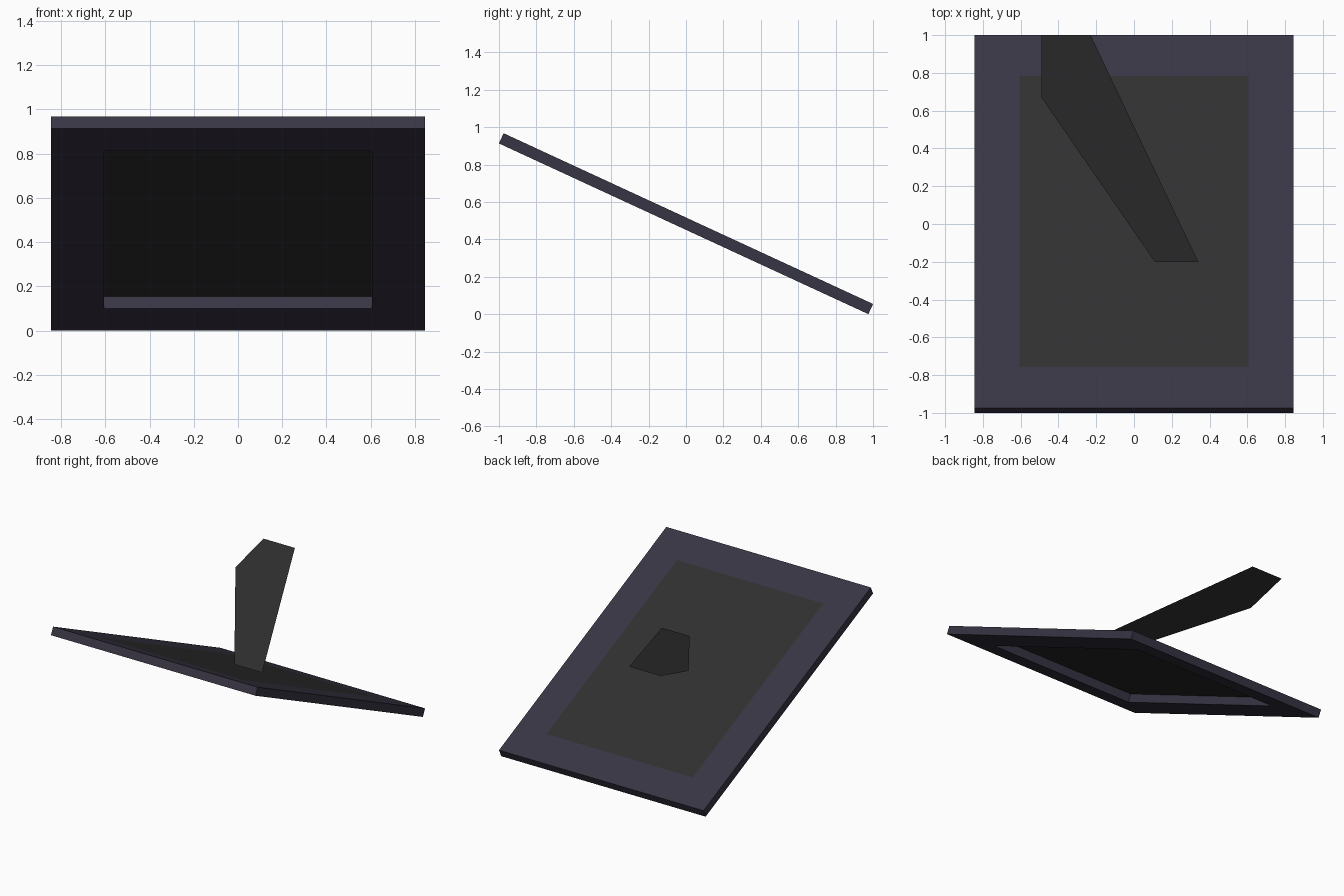
import bpy, bmesh, math

if "Cube" in bpy.data.objects:
    bpy.data.objects.remove(bpy.data.objects["Cube"])

WIDTH, LENGTH, THICK, BORDER = 1.69, 2.176, 0.06, 0.24
TILT = math.radians(-24.8)
HEIGHT = LENGTH * math.sin(-TILT) + THICK * math.cos(TILT)


def material(name, color):
    mat = bpy.data.materials.new(name)
    mat.diffuse_color = (*color, 1)
    mat.use_nodes = True
    mat.node_tree.nodes["Principled BSDF"].inputs["Base Color"].default_value = mat.diffuse_color
    return mat


def add_object(name, bm, mat):
    mesh = bpy.data.meshes.new(name)
    bm.to_mesh(mesh)
    bm.free()
    mesh.materials.append(mat)
    obj = bpy.data.objects.new(name, mesh)
    bpy.context.collection.objects.link(obj)
    return obj


def polygon(points):
    bm = bmesh.new()
    bm.faces.new([bm.verts.new(p) for p in points])
    bm.normal_update()
    return bm


def rectangle(width, length):
    x, y = width / 2, length / 2
    z = THICK / 2
    return polygon([(-x, -y, z), (x, -y, z), (x, y, z), (-x, y, z)])


def lean(obj):
    obj.location.z = HEIGHT / 2
    obj.rotation_euler.x = TILT


frame_mat = material("frame_dark_violet", (0.040, 0.036, 0.058))
board_mat = material("board_charcoal", (0.029, 0.029, 0.029))

# Frame: inset rectangle with the middle removed, thickened downwards
bm = rectangle(WIDTH, LENGTH)
inner = bm.faces[:]
bmesh.ops.inset_individual(bm, faces=inner, thickness=BORDER, use_even_offset=True)
bmesh.ops.delete(bm, geom=inner, context='FACES_ONLY')
frame = add_object("frame", bm, frame_mat)
solid = frame.modifiers.new("thickness", 'SOLIDIFY')
solid.thickness = THICK
solid.offset = -1
lean(frame)

# Backing board: thin sheet flush with the back of the frame
board = add_object("backing_board",
                   rectangle(WIDTH - 2 * BORDER, LENGTH - 2 * BORDER), board_mat)
lean(board)

# Stand leg: thin flat flap rising away from the board
outline = [(0.11, -0.2), (0.34, -0.2), (-0.23, 1.0), (-0.49, 1.0), (-0.49, 0.67)]
add_object("stand_leg",
           polygon([(x, y, 0.645 + (y + 0.2) * 0.267) for x, y in outline]), board_mat)
